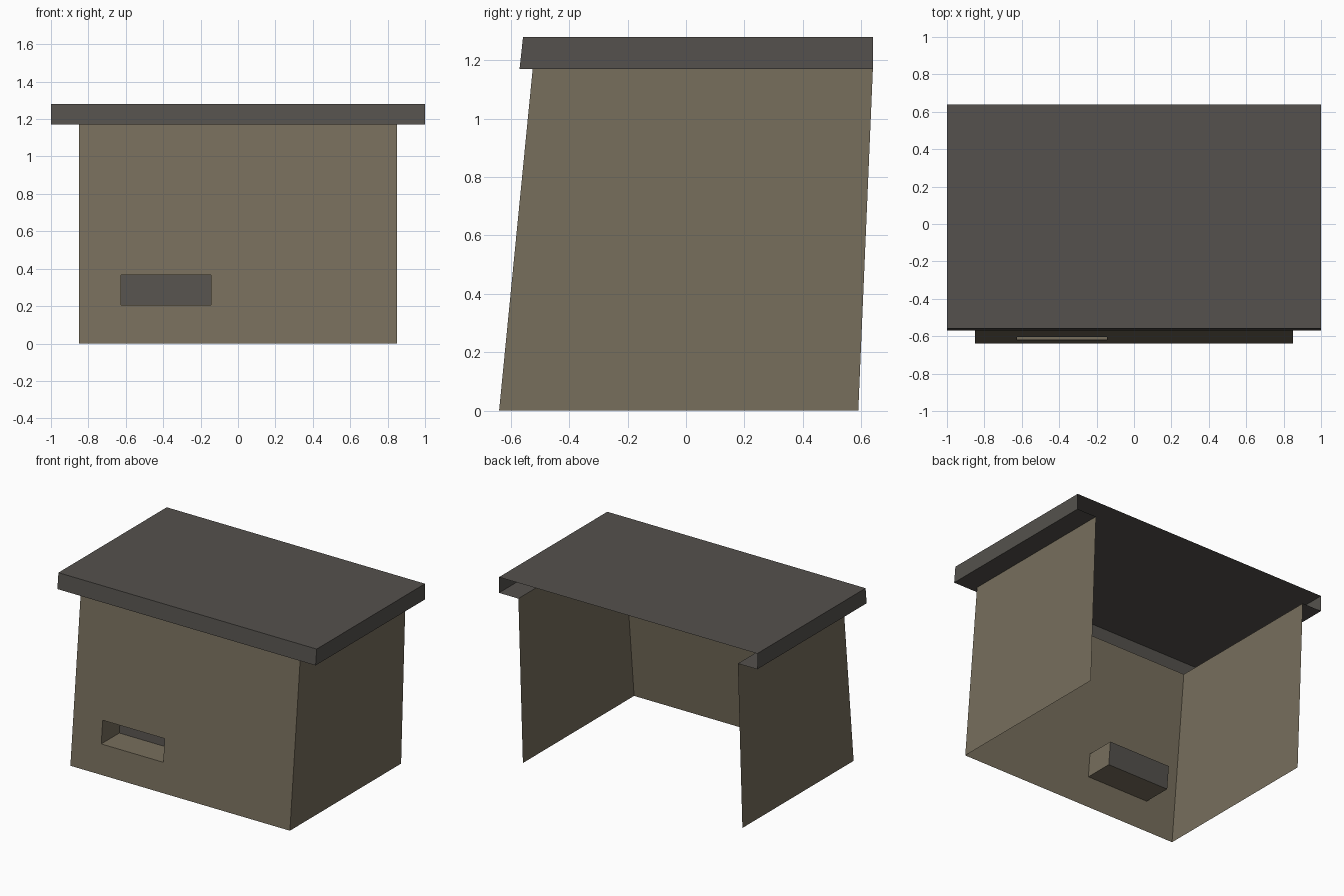
import bpy

if "Cube" in bpy.data.objects:
    bpy.data.objects.remove(bpy.data.objects["Cube"])


def material(name, rgb):
    m = bpy.data.materials.new(name)
    m.diffuse_color = (*rgb, 1.0)
    m.use_nodes = True
    m.node_tree.nodes["Principled BSDF"].inputs["Base Color"].default_value = m.diffuse_color
    return m


WALL = material("khaki wall", (0.185, 0.157, 0.108))
ROOF = material("dark grey roof", (0.090, 0.083, 0.074))


def sheet(name, quads, mat):
    """Object made of thin flat panels; shared corners are welded."""
    index, faces = {}, []
    for q in quads:
        faces.append([index.setdefault(tuple(round(c, 5) for c in p), len(index)) for p in q])
    me = bpy.data.meshes.new(name)
    me.from_pydata(list(index), [], faces)
    me.materials.append(mat)
    ob = bpy.data.objects.new(name, me)
    bpy.context.collection.objects.link(ob)
    return ob


H, TOP = 1.17, 1.28          # wall height, roof top
W, RW = 0.85, 1.0            # half widths of walls and roof
BACK = 0.64


def front_y(z):              # leaning front wall
    return -0.64 + 0.115 * z / H


def fp(x, z, depth=0.0):     # point on the front wall, pushed inward
    return (x, front_y(z) + depth, z)


# Front wall with slot opening
xs = [-W, -0.625, -0.145, W]
zs = [0, 0.205, 0.365, H]
sheet("front_wall",
      [[fp(xs[i], zs[j]), fp(xs[i + 1], zs[j]), fp(xs[i + 1], zs[j + 1]), fp(xs[i], zs[j + 1])]
       for i in range(3) for j in range(3) if (i, j) != (1, 1)], WALL)

# Slot recess: lining and dark back panel
x0, x1, z0, z1, D = xs[1], xs[2], zs[1], zs[2], 0.2
ring = [(x0, z0), (x1, z0), (x1, z1), (x0, z1)]
sheet("slot_lining",
      [[fp(*a), fp(*a, D), fp(*b, D), fp(*b)] for a, b in zip(ring, ring[1:] + ring[:1])][::1], WALL)
sheet("slot_back", [[fp(*p, D) for p in ring]], ROOF)

# Side walls
for name, s in (("right_wall", 1), ("left_wall", -1)):
    q = [fp(s * W, 0), (s * W, 0.59, 0), (s * W, BACK, H), fp(s * W, H)]
    sheet(name, [q[::s]], WALL)

# Roof: top, fascia and overhang underside, open at the back
FB, FT = -0.57, -0.558
quads = [
    [(-RW, FT, TOP), (RW, FT, TOP), (RW, BACK, TOP), (-RW, BACK, TOP)],
    [(-RW, FB, H), (RW, FB, H), (RW, FT, TOP), (-RW, FT, TOP)],
    [(-RW, FB, H), (-W, front_y(H), H), (W, front_y(H), H), (RW, FB, H)],
]
for s in (1, -1):
    quads.append([(s * RW, FB, H), (s * RW, BACK, H), (s * RW, BACK, TOP), (s * RW, FT, TOP)][::s])
    quads.append([(s * RW, FB, H), (s * W, front_y(H), H), (s * W, BACK, H), (s * RW, BACK, H)][::s])
sheet("roof", quads, ROOF)
